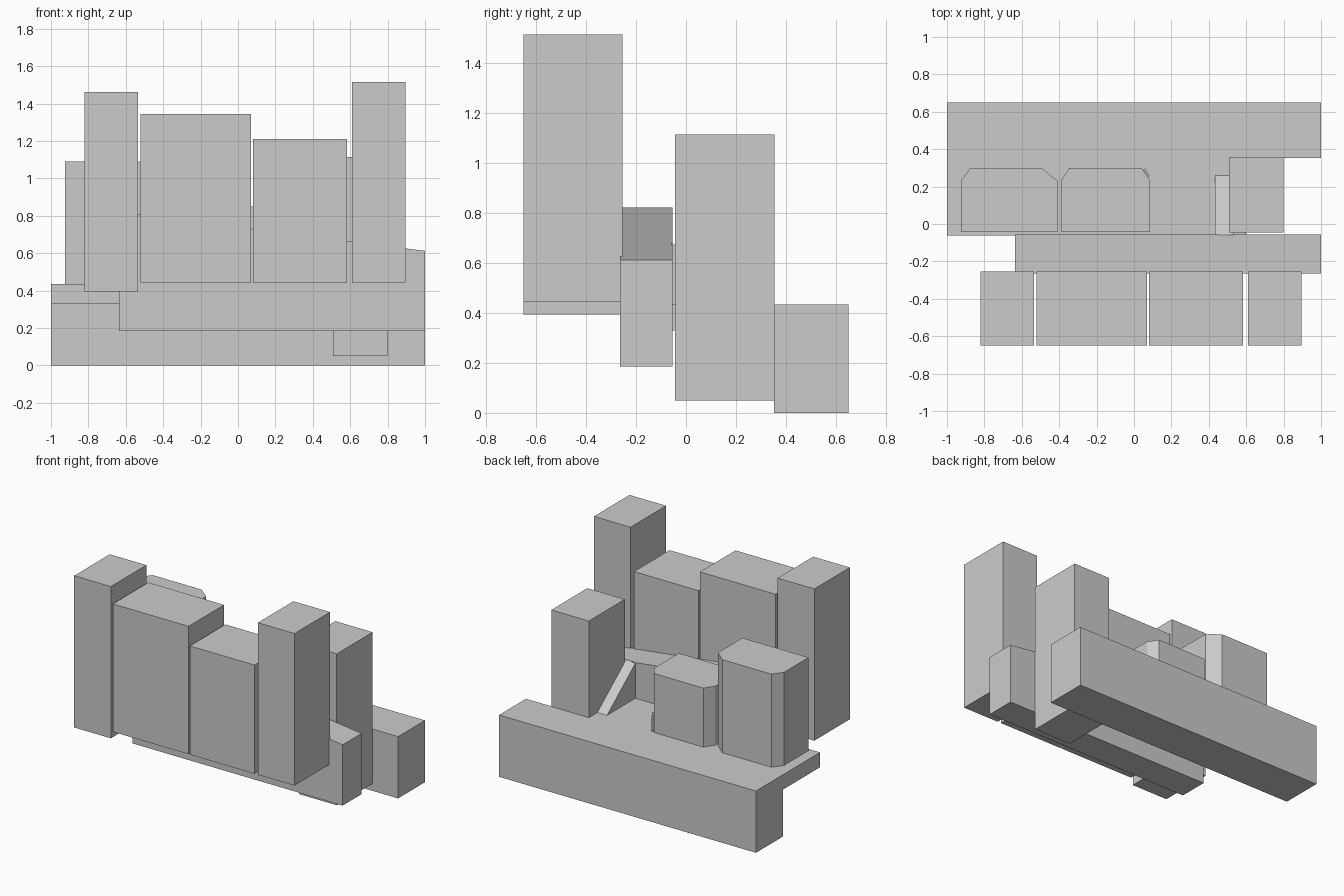
import bpy
import bmesh
from mathutils import Vector

default = bpy.data.objects.get("Cube")
if default:
    bpy.data.objects.remove(default, do_unlink=True)

grey = bpy.data.materials.new("plain grey")
grey.use_nodes = True
colour = (0.6, 0.6, 0.6, 1)
grey.diffuse_color = colour
grey.node_tree.nodes["Principled BSDF"].inputs["Base Color"].default_value = colour


def prism(name, profile, offset):
    """Extrude a closed 3D profile along an offset."""
    bm = bmesh.new()
    face = bm.faces.new([bm.verts.new(p) for p in profile])
    moved = bmesh.ops.extrude_face_region(bm, geom=[face])["geom"]
    verts = [v for v in moved if isinstance(v, bmesh.types.BMVert)]
    bmesh.ops.translate(bm, verts=verts, vec=Vector(offset))
    bmesh.ops.recalc_face_normals(bm, faces=bm.faces)
    mesh = bpy.data.meshes.new(name)
    bm.to_mesh(mesh)
    bm.free()
    mesh.materials.append(grey)
    obj = bpy.data.objects.new(name, mesh)
    bpy.context.collection.objects.link(obj)
    return obj


def upright(name, outline, low, high):
    return prism(name, [(x, y, low) for x, y in outline], (0, 0, high - low))


def box(name, x, y, z):
    corners = [(x[0], y[0]), (x[1], y[0]), (x[1], y[1]), (x[0], y[1])]
    return upright(name, corners, *z)


# Row of front towers
FRONT = (-0.65, -0.255)
box("right_end_tower", (-0.82, -0.535), FRONT, (0.395, 1.463))
box("wide_tower", (-0.52, 0.07), FRONT, (0.445, 1.345))
box("low_tower", (0.08, 0.583), FRONT, (0.445, 1.21))
box("left_end_tower", (0.61, 0.895), FRONT, (0.445, 1.515))

# Terrace slab, rear block and side tower
DECK = 0.435
box("terrace_slab", (-1, 0.6), (-0.062, 0.352), (0.33, DECK))
box("rear_block", (-1, 1), (0.352, 0.65), (0, DECK))
box("side_tower", (0.508, 0.8), (-0.045, 0.355), (0.05, 1.115))

# Long beam with sloping top
beam = [(-0.637, 0.185), (1, 0.185), (1, 0.613), (-0.637, 0.822)]
prism("sloping_beam", [(x, -0.265, z) for x, z in beam], (0, 0.21, 0))

# Ramp from the beam down to the terrace
ramp = [(-0.06, DECK), (0.26, DECK), (-0.06, 0.685)]
prism("ramp", [(0.433, y, z) for y, z in ramp], (0.1, 0, 0))


# Blocks with chamfered rear corners
def chamfered(name, x0, x1, cut0, cut1, top):
    outline = [(x0, -0.042), (x1, -0.042), (x1, 0.232), (x1 - cut1, 0.3),
               (x0 + cut0, 0.3), (x0, 0.232)]
    upright(name, outline, DECK, top)


chamfered("tall_chamfered_block", -0.925, -0.41, 0.05, 0.085, 1.09)
chamfered("short_chamfered_block", -0.39, 0.085, 0.045, 0.045, 0.85)

# Small plate beside the short block's chamfer
upright("small_plate", [(0.05, 0.293), (0.077, 0.252), (0.085, 0.257),
                        (0.058, 0.298)], DECK, 0.55)
